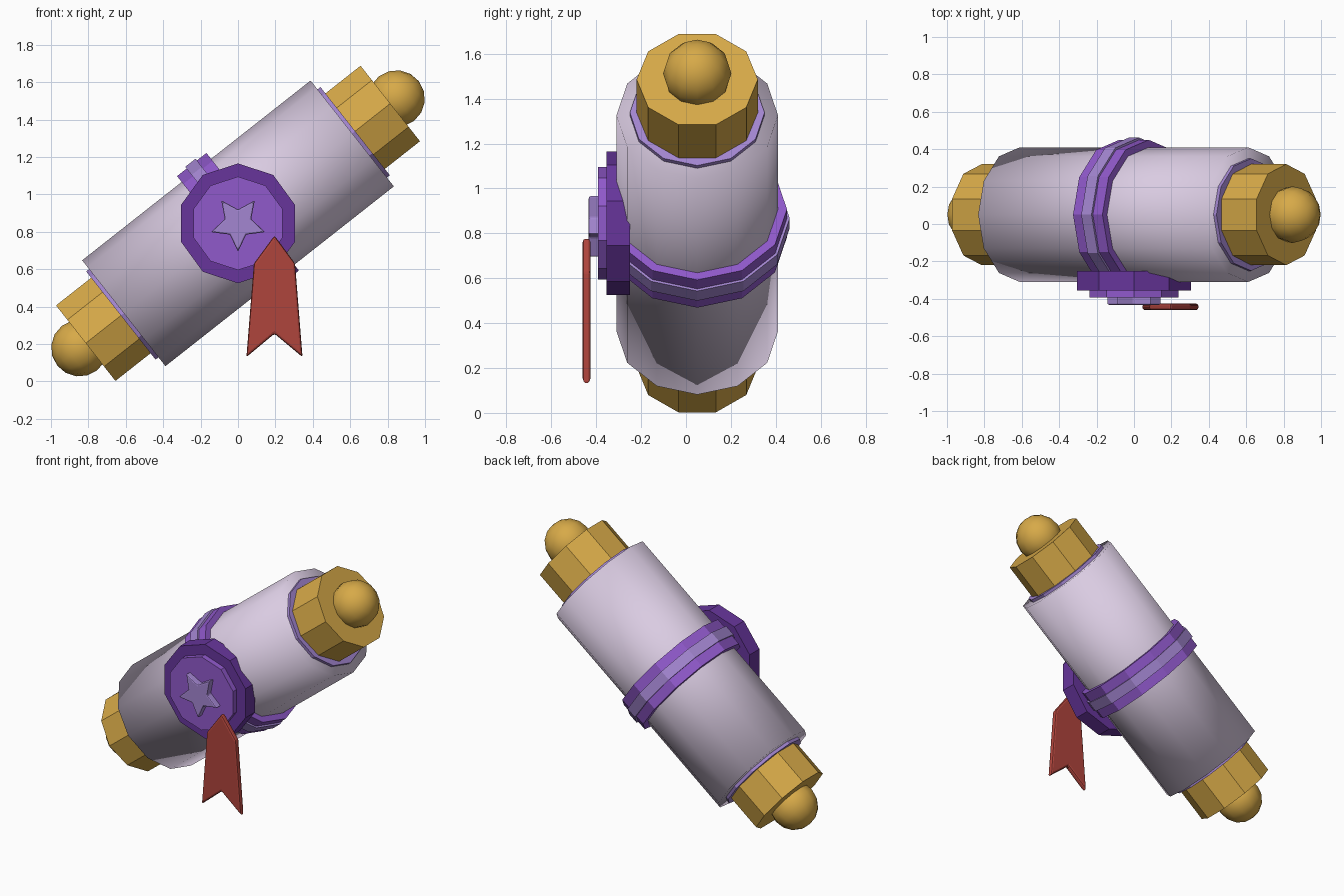
import bpy, bmesh
from math import sin, cos, pi, radians
from mathutils import Matrix

if "Cube" in bpy.data.objects:
    bpy.data.objects.remove(bpy.data.objects["Cube"], do_unlink=True)


def material(name, r, g, b):
    m = bpy.data.materials.new(name)
    m.use_nodes = True
    m.diffuse_color = (r, g, b, 1)
    m.node_tree.nodes["Principled BSDF"].inputs["Base Color"].default_value = (r, g, b, 1)
    return m


paper = material("pale lavender paper", 0.70, 0.60, 0.76)
gold = material("gold", 0.68, 0.40, 0.065)
lilac = material("lilac", 0.37, 0.24, 0.64)
purple = material("purple", 0.28, 0.10, 0.60)
dark_purple = material("dark purple", 0.135, 0.036, 0.33)
red = material("ribbon red", 0.43, 0.058, 0.045)

# Placement frames: local z runs along the tilted scroll, or out of the front
CENTRE_Z = 0.845
TILT = radians(38.2)
scroll = Matrix.Translation((0, 0.05, CENTRE_Z)) @ Matrix.Rotation(pi / 2 - TILT, 4, "Y")
front = Matrix.Rotation(pi / 2, 4, "X")
seal = Matrix.Translation((0, 0, CENTRE_Z)) @ front


def finish(bm, name, mat, frame, smooth=False, bevel=0):
    bmesh.ops.recalc_face_normals(bm, faces=bm.faces)
    for f in bm.faces:
        f.smooth = smooth
    mesh = bpy.data.meshes.new(name)
    bm.to_mesh(mesh)
    bm.free()
    mesh.materials.append(mat)
    obj = bpy.data.objects.new(name, mesh)
    obj.matrix_world = frame
    bpy.context.collection.objects.link(obj)
    if bevel:
        mod = obj.modifiers.new("soft edge", "BEVEL")
        mod.width = bevel
        mod.segments = 2
    return obj


def polygon(n, *radii):
    """Points starting at +y; several radii alternate, giving a star."""
    return [(radii[i % len(radii)] * sin(2 * pi * i / n),
             radii[i % len(radii)] * cos(2 * pi * i / n)) for i in range(n)]


def prism(name, points, low, high, mat, frame, **look):
    bm = bmesh.new()
    base = bm.faces.new([bm.verts.new((x, y, low)) for x, y in points])
    top = bmesh.ops.extrude_face_region(bm, geom=[base], use_keep_orig=True)["geom"]
    for v in top:
        if isinstance(v, bmesh.types.BMVert):
            v.co.z = high
    return finish(bm, name, mat, frame, **look)


# Rolled paper
prism("scroll_body", polygon(12, 0.36), -0.777, 0.777, paper, scroll, smooth=True)

# Ends: inner roll, handle cap and round knob
for side, sign in (("left", 1), ("right", -1)):
    end = scroll @ Matrix.Diagonal((1, 1, sign, 1))
    prism(side + "_inner_roll", polygon(12, 0.30), 0.70, 0.797, lilac, scroll if sign > 0 else
          scroll @ Matrix.Rotation(pi, 4, "Y"))
    flip = Matrix.Identity(4) if sign > 0 else Matrix.Rotation(pi, 4, "Y")
    prism(side + "_handle", polygon(10, 0.27), 0.75, 1.036, gold, scroll @ flip)
    bm = bmesh.new()
    bmesh.ops.create_uvsphere(bm, u_segments=12, v_segments=8, radius=0.152)
    finish(bm, side + "_knob", gold, scroll @ flip @ Matrix.Translation((0, 0, 1.078)), smooth=True)

# Band around the middle with a raised stripe
prism("band", polygon(12, 0.40), -0.10, 0.10, purple, scroll)
prism("band_stripe", polygon(12, 0.412), -0.035, 0.035, lilac, scroll)

# Seal: two stacked discs and an upside-down star
prism("seal_base", polygon(10, 0.32), 0.25, 0.355, dark_purple, seal)
prism("seal_face", polygon(10, 0.25), 0.34, 0.393, purple, seal)
star = [(x, -y) for x, y in polygon(10, 0.152, 0.074)]
prism("seal_star", star, 0.38, 0.434, lilac, seal, bevel=0.008)

# Hanging ribbon with a swallowtail end
half = [(0, 0.78), (0.11, 0.63), (0.15, 0.13), (0, 0.255)]
outline = half + [(-x, z) for x, z in reversed(half[1:3])]
prism("ribbon", outline, 0.425, 0.461, red,
      Matrix.Translation((0.195, 0, 0)) @ front, bevel=0.012)
